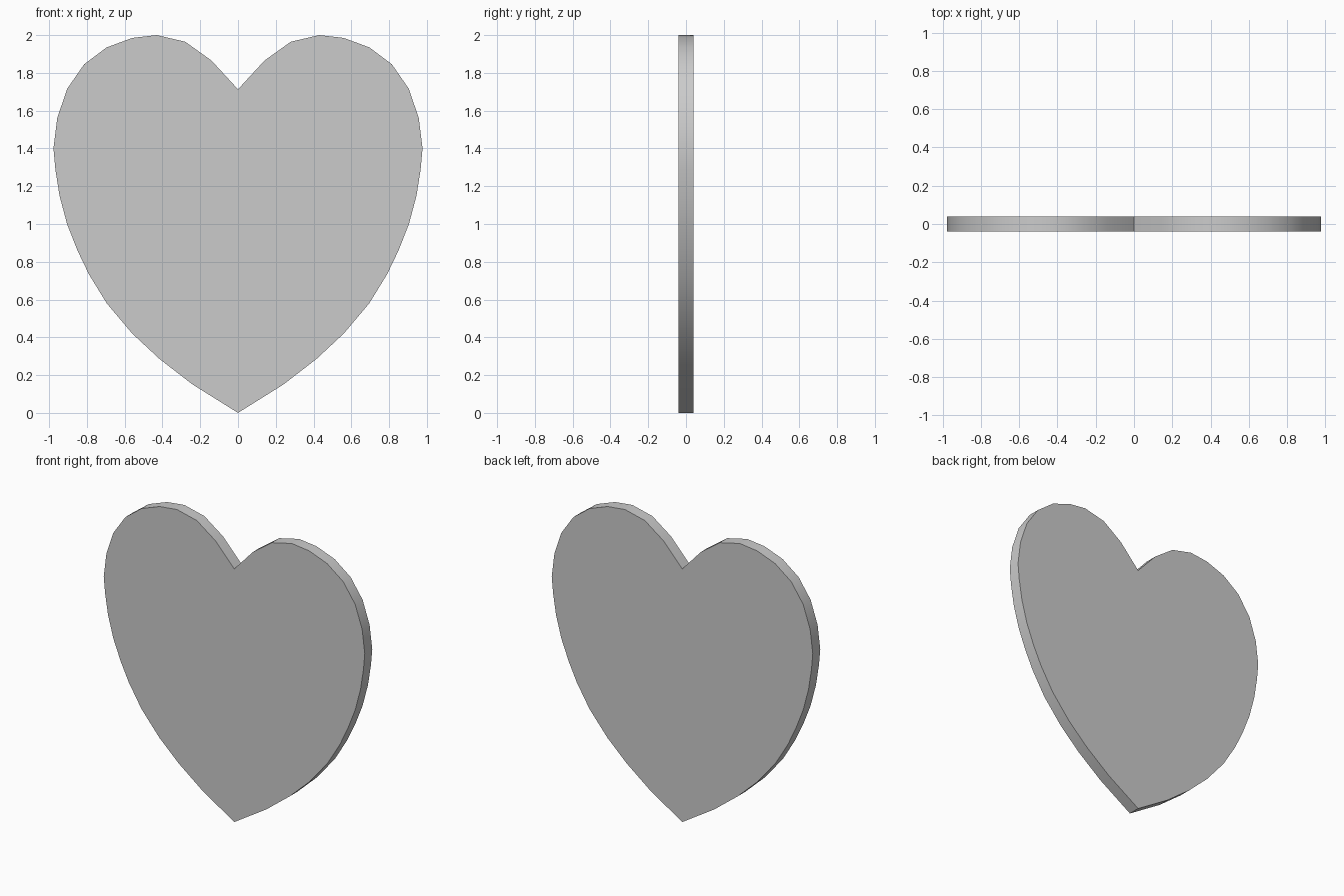
import bpy, bmesh

if "Cube" in bpy.data.objects:
    bpy.data.objects.remove(bpy.data.objects["Cube"])

# Right half of the heart outline, from bottom tip to top notch (x, z)
half = [(0, 0), (0.24, 0.15), (0.415, 0.285), (0.56, 0.42), (0.695, 0.58),
        (0.79, 0.735), (0.85, 0.86), (0.905, 1.0), (0.945, 1.15), (0.967, 1.29),
        (0.977, 1.40), (0.957, 1.56), (0.905, 1.715), (0.815, 1.845),
        (0.695, 1.935), (0.56, 1.985), (0.43, 2.0), (0.28, 1.965),
        (0.14, 1.865), (0, 1.713)]
outline = half + [(-x, z) for x, z in reversed(half[1:-1])]
thickness = 0.08

# Heart plate: mirrored outline filled and extruded along y
bm = bmesh.new()
front = bm.faces.new([bm.verts.new((x, -thickness / 2, z)) for x, z in outline])
ext = bmesh.ops.extrude_face_region(bm, geom=[front], use_keep_orig=True)
moved = [g for g in ext["geom"] if isinstance(g, bmesh.types.BMVert)]
bmesh.ops.translate(bm, verts=moved, vec=(0, thickness, 0))
bmesh.ops.recalc_face_normals(bm, faces=bm.faces)

mesh = bpy.data.meshes.new("heart_plate")
bm.to_mesh(mesh)
bm.free()
heart = bpy.data.objects.new("heart_plate", mesh)
bpy.context.collection.objects.link(heart)

# Smooth rim with crisp front and back edges
bpy.context.view_layer.objects.active = heart
heart.select_set(True)
bpy.ops.object.shade_smooth_by_angle(angle=0.52)
